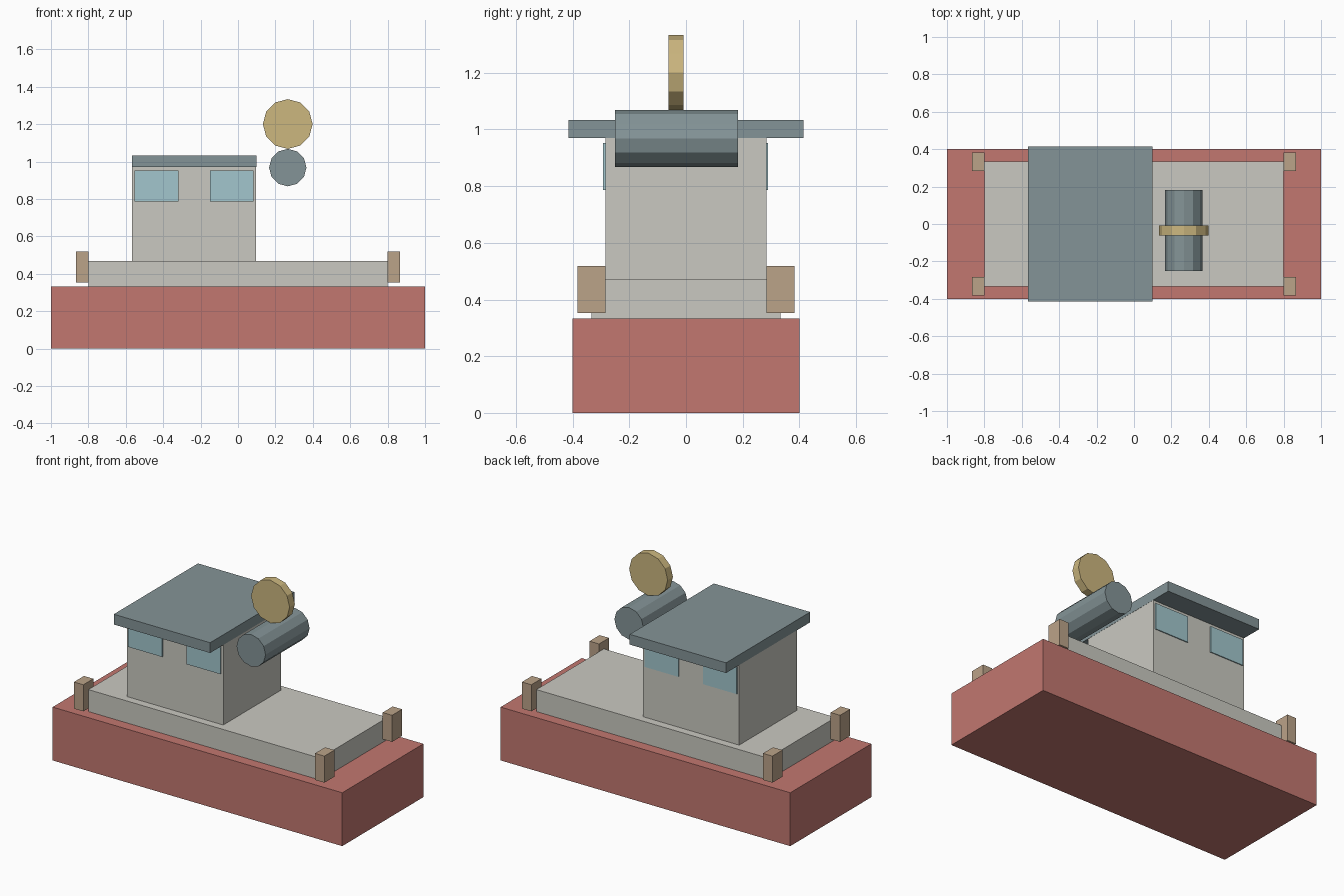
import bpy
from math import pi

if "Cube" in bpy.data.objects:
    bpy.data.objects.remove(bpy.data.objects["Cube"], do_unlink=True)


def material(name, rgb):
    """Flat material from 8-bit display values, converted to linear."""
    linear = [((c / 255 + 0.055) / 1.055) ** 2.4 for c in rgb]
    mat = bpy.data.materials.new(name)
    mat.use_nodes = True
    mat.diffuse_color = (*linear, 1)
    mat.node_tree.nodes["Principled BSDF"].inputs["Base Color"].default_value = (*linear, 1)
    return mat


RED = material("hull red", (194, 119, 112))
STONE = material("pale grey", (202, 201, 193))
SLATE = material("slate blue grey", (132, 148, 151))
GLASS = material("window blue", (162, 198, 205))
WOOD = material("post tan", (187, 163, 137))
BRASS = material("brass yellow", (204, 183, 127))


def finish(name, mat):
    obj = bpy.context.object
    obj.name = obj.data.name = name
    obj.data.materials.append(mat)
    bpy.ops.object.transform_apply(location=False, rotation=True, scale=True)
    return obj


def box(name, mat, x, y, z):
    """Box spanning the given (low, high) ranges."""
    spans = (x, y, z)
    bpy.ops.mesh.primitive_cube_add(size=1, location=[(a + b) / 2 for a, b in spans])
    bpy.context.object.scale = [b - a for a, b in spans]
    return finish(name, mat)


def drum(name, mat, radius, length, center):
    """Twelve-sided cylinder lying along y, with corners on its axes."""
    bpy.ops.mesh.primitive_cylinder_add(vertices=12, radius=radius, depth=length,
                                        location=center, rotation=(pi / 2, 0, 0))
    return finish(name, mat)


# Hull and raised deck
box("hull", RED, (-1, 1), (-0.4, 0.4), (0, 0.333))
box("deck", STONE, (-0.8, 0.8), (-0.333, 0.333), (0.333, 0.47))

# Cabin with overhanging roof
box("cabin", STONE, (-0.566, 0.097), (-0.284, 0.284), (0.47, 0.97))
box("roof", SLATE, (-0.567, 0.098), (-0.415, 0.415), (0.97, 1.034))

# Cabin windows, two on each long side
for side, y in (("front", (-0.293, -0.284)), ("back", (0.284, 0.29))):
    for end, x in (("right", -0.553), ("left", -0.151)):
        box(f"window_{side}_{end}", GLASS, (x, x + 0.234), y, (0.787, 0.953))

# Mooring posts at the deck corners
for end, x in (("right", (-0.865, -0.8)), ("left", (0.8, 0.865))):
    for side, y in (("front", (-0.383, -0.284)), ("back", (0.284, 0.383))):
        box(f"post_{side}_{end}", WOOD, x, y, (0.353, 0.519))

# Lying funnel with an upright disc above it
drum("funnel", SLATE, 0.1, 0.434, (0.266, -0.034, 0.968))
drum("disc", BRASS, 0.133, 0.052, (0.266, -0.035, 1.201))
